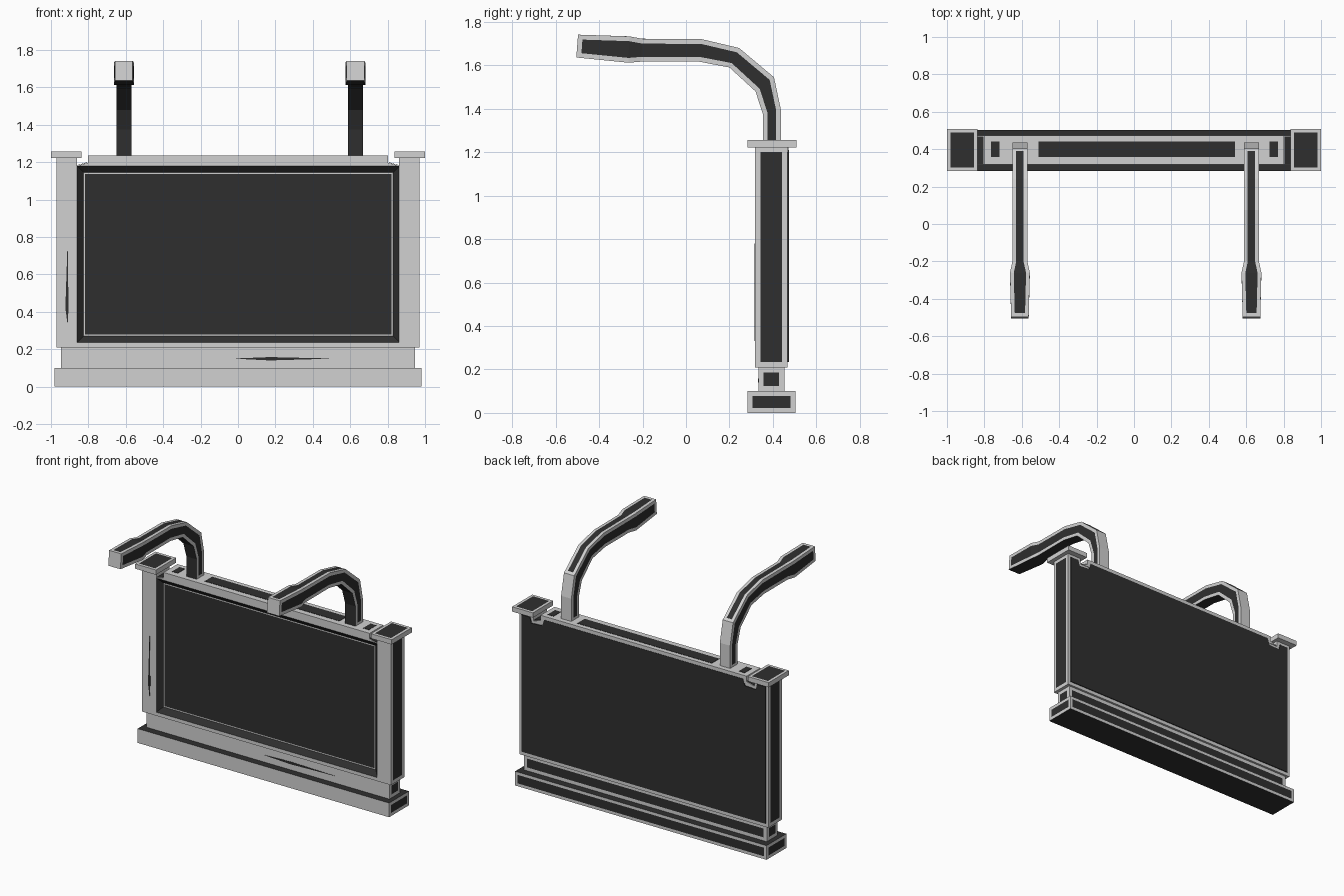
import bpy, bmesh
from mathutils import Vector

if "Cube" in bpy.data.objects:
    bpy.data.objects.remove(bpy.data.objects["Cube"])


def material(name, v):
    m = bpy.data.materials.new(name)
    m.diffuse_color = (v, v, v, 1)
    m.use_nodes = True
    m.node_tree.nodes["Principled BSDF"].inputs["Base Color"].default_value = m.diffuse_color
    return m


MATS = [material("light_grey", 0.64), material("charcoal", 0.028)]
DIRS = {"+x": (1, 0, 0), "-x": (-1, 0, 0), "+y": (0, 1, 0),
        "-y": (0, -1, 0), "+z": (0, 0, 1), "-z": (0, 0, -1)}


def finish(bm, name):
    me = bpy.data.meshes.new(name)
    bm.to_mesh(me)
    bm.free()
    for m in MATS:
        me.materials.append(m)
    ob = bpy.data.objects.new(name, me)
    bpy.context.collection.objects.link(ob)
    return ob


def facing(bm, d):
    return [f for f in bm.faces if f.normal.dot(Vector(DIRS[d])) > 0.99]


def darken(bm, faces, inset=0.0):
    # dark centre with a light border of the given width
    if inset:
        bmesh.ops.inset_region(bm, faces=faces, thickness=inset, use_even_offset=True)
    for f in faces:
        f.material_index = 1


def box_bm(x0, x1, y0, y1, z0, z1):
    bm = bmesh.new()
    bmesh.ops.create_cube(bm, size=1)
    for v in bm.verts:
        v.co = ((x0 + x1) / 2 + v.co.x * (x1 - x0),
                (y0 + y1) / 2 + v.co.y * (y1 - y0),
                (z0 + z1) / 2 + v.co.z * (z1 - z0))
    bm.normal_update()
    return bm


def box(name, dims, dark={}):
    bm = box_bm(*dims)
    for d, inset in dark.items():
        darken(bm, facing(bm, d), inset)
    return finish(bm, name)


def prism(name, pts, y0, y1, mat=0):
    # outline in x,z extruded along y
    bm = bmesh.new()
    f = bm.faces.new([bm.verts.new((x, y0, z)) for x, z in pts])
    r = bmesh.ops.extrude_face_region(bm, geom=[f])
    for v in r["geom"]:
        if isinstance(v, bmesh.types.BMVert):
            v.co.y = y1
    bmesh.ops.recalc_face_normals(bm, faces=bm.faces[:])
    for f in bm.faces:
        f.material_index = mat
    return finish(bm, name)


Y0, Y1 = 0.318, 0.468

# base and plinth
box("base", (-0.98, 0.98, 0.283, 0.503, 0, 0.10),
    {"+x": 0.022, "-x": 0.022, "+y": 0.02, "+z": 0, "-z": 0})
box("plinth", (-0.947, 0.947, 0.333, 0.453, 0.10, 0.21),
    {"+x": 0.024, "-x": 0.024, "+y": 0.024})

# pillars and caps
for s, side in ((-1, "left"), (1, "right")):
    a, b = sorted((s * 0.86, s * 0.97))
    box(side + "_pillar", (a, b, Y0, Y1, 0.21, 1.225), {"+x" if s > 0 else "-x": 0.025})
    a, b = sorted((s * 0.838, s * 1.0))
    box(side + "_cap", (a, b, 0.283, 0.508, 1.222, 1.256), {"+z": 0.018})

# bottom rail and recessed display board
box("bottom_rail", (-0.86, 0.86, Y0, Y1, 0.21, 0.235))
bm = box_bm(-0.86, 0.865, Y0, Y1, 0.235, 1.18)
front = facing(bm, "-y")
ring = bmesh.ops.inset_region(bm, faces=front, thickness=0.035, use_even_offset=True)["faces"]
for v in front[0].verts:
    v.co.y += 0.03
for f in ring:
    f.material_index = 1
bm.normal_update()
darken(bm, front, 0.008)
finish(bm, "display_board")

# top rail with shoulders, and its dark inlays
prism("top_rail", [(-0.86, 1.18), (0.86, 1.18), (0.803, 1.197), (0.803, 1.235),
                   (-0.803, 1.235), (-0.803, 1.197)], Y0, Y1 + 0.004)
for i, (a, b) in enumerate(((-0.765, -0.72), (-0.51, 0.54), (0.725, 0.77))):
    box("top_inlay_%d" % (i + 1), (a, b, 0.358, 0.44, 1.234, 1.237),
        {d: 0 for d in DIRS})
for s in (-1, 1):
    a, b = sorted((s * 0.80, s * 0.862))
    prism("shoulder_inlay", [(s * 0.804, 1.198), (s * 0.859, 1.1825), (s * 0.859, 1.1845),
                             (s * 0.804, 1.200)], Y0 + 0.002, Y1, 1)

# back panel inlay, stepped around the shoulder notches
half = [(0.95, 0.235), (0.95, 1.2), (0.885, 1.2), (0.875, 1.16),
        (0.79, 1.165), (0.775, 1.21)]
prism("back_inlay", half + [(-x, z) for x, z in reversed(half)], Y1 - 0.001, Y1 + 0.006, 1)

# thin worn marks on the front
prism("pillar_mark", [(-0.911, 0.33), (-0.906, 0.42), (-0.911, 0.78), (-0.923, 0.42)],
      Y0 - 0.002, Y0 + 0.002, 1)
prism("plinth_mark", [(-0.03, 0.15), (0.17, 0.14), (0.52, 0.15), (0.17, 0.158)],
      0.331, 0.335, 1)

# curved lamps: (outer y, outer z, inner y, inner z, half width)
LAMP = [(0.437, 1.23, 0.354, 1.23, 0.04), (0.437, 1.395, 0.354, 1.375, 0.04),
        (0.405, 1.545, 0.32, 1.48, 0.04), (0.244, 1.68, 0.20, 1.59, 0.04),
        (0.074, 1.72, 0.06, 1.617, 0.04), (-0.20, 1.722, -0.205, 1.617, 0.04),
        (-0.26, 1.733, -0.265, 1.612, 0.053), (-0.497, 1.741, -0.505, 1.636, 0.047)]


def lamp(name, cx):
    bm = bmesh.new()
    rows = [[bm.verts.new(p) for p in ((cx - w, oy, oz), (cx + w, oy, oz),
                                       (cx + w, iy, iz), (cx - w, iy, iz))]
            for oy, oz, iy, iz, w in LAMP]
    strips = [[], [], [], []]  # top, right, underside, left
    for a, b in zip(rows, rows[1:]):
        for k in range(4):
            strips[k].append(bm.faces.new((a[k], a[(k + 1) % 4], b[(k + 1) % 4], b[k])))
    bm.faces.new(rows[0])
    bm.faces.new(rows[-1])
    bmesh.ops.recalc_face_normals(bm, faces=bm.faces[:])
    bm.normal_update()
    darken(bm, strips[2])
    darken(bm, strips[1], 0.022)
    darken(bm, strips[3], 0.022)
    darken(bm, strips[0][2:], 0.02)
    finish(bm, name)


lamp("left_lamp", -0.61)
lamp("right_lamp", 0.628)
